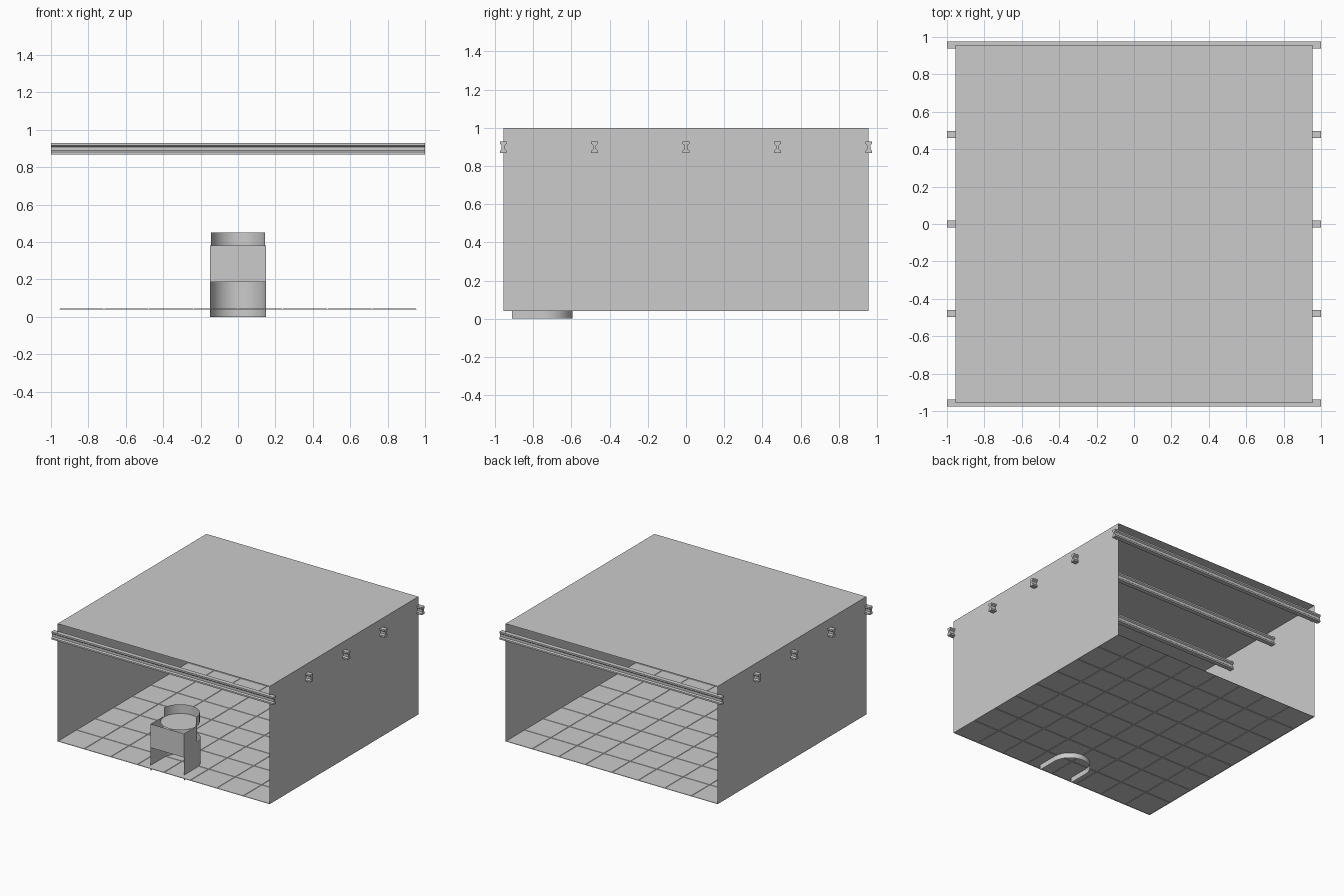
import bpy, bmesh, math

if "Cube" in bpy.data.objects:
    bpy.data.objects.remove(bpy.data.objects["Cube"])


def make_object(name, bm):
    mesh = bpy.data.meshes.new(name)
    bm.to_mesh(mesh)
    bm.free()
    ob = bpy.data.objects.new(name, mesh)
    bpy.context.collection.objects.link(ob)
    return ob


def sheet(name, corners):
    bm = bmesh.new()
    bm.faces.new([bm.verts.new(c) for c in corners])
    return make_object(name, bm)


def smooth(ob):
    bpy.ops.object.select_all(action='DESELECT')
    ob.select_set(True)
    bpy.context.view_layer.objects.active = ob
    bpy.ops.object.shade_smooth_by_angle(angle=math.radians(30))


def strip(name, path, z0, z1):
    """Vertical sheet standing along an xy path."""
    bm = bmesh.new()
    rows = [(bm.verts.new((x, y, z0)), bm.verts.new((x, y, z1))) for x, y in path]
    for (a, b), (c, d) in zip(rows, rows[1:]):
        bm.faces.new((a, c, d, b))
    ob = make_object(name, bm)
    smooth(ob)
    return ob


def arc(r, cy, n=32):
    return [(r * math.cos(math.pi * i / n), cy + r * math.sin(math.pi * i / n))
            for i in range(n + 1)]


X, Y, FLOOR, TOP = 0.955, 0.957, 0.04, 1.0

# Open-ended room shell
sheet("ceiling", [(-X, -Y, TOP), (X, -Y, TOP), (X, Y, TOP), (-X, Y, TOP)])
sheet("right_wall", [(X, -Y, FLOOR), (X, Y, FLOOR), (X, Y, TOP), (X, -Y, TOP)])
sheet("left_wall", [(-X, Y, FLOOR), (-X, -Y, FLOOR), (-X, -Y, TOP), (-X, Y, TOP)])

# Tiled floor: each grid cell inset and slightly raised
bm = bmesh.new()
bmesh.ops.create_grid(bm, x_segments=8, y_segments=8, size=1)
for v in bm.verts:
    v.co = (v.co.x * X, v.co.y * Y, FLOOR)
bmesh.ops.inset_individual(bm, faces=bm.faces[:], thickness=0.004, depth=0.003)
make_object("floor_tiles", bm)

# Ceiling I-beams running across the room
quarter = [(0.018, 0.031), (0.018, 0.018), (0.008, 0.010)]
half = quarter + [(y, -z) for y, z in reversed(quarter)]
profile = half + [(-y, z) for y, z in reversed(half)]
for i in range(5):
    yc = -Y + i * Y / 2
    bm = bmesh.new()
    face = bm.faces.new([bm.verts.new((-1, yc + y, 0.898 + z)) for y, z in profile])
    ext = bmesh.ops.extrude_face_region(bm, geom=[face], use_keep_orig=True)
    for v in ext["geom"]:
        if isinstance(v, bmesh.types.BMVert):
            v.co.x = 1
    bmesh.ops.recalc_face_normals(bm, faces=bm.faces[:])
    make_object(f"ceiling_beam_{i + 1}", bm)

# Lectern: U-shaped base, boxed front, desk top and raised back rim
R, CY, FRONT = 0.15, -0.745, -0.91
strip("lectern_base", [(R, FRONT)] + arc(R, CY) + [(-R, FRONT)], 0, 0.25)
for s, side in ((1, "right"), (-1, "left")):
    strip(f"lectern_{side}_side", [(s * R, FRONT), (s * R, CY)][::s], 0.25, 0.38)
strip("lectern_front_panel", [(-R, FRONT), (R, FRONT)], 0.187, 0.38)
strip("lectern_back_rim", arc(0.145, CY), 0.375, 0.45)
bm = bmesh.new()
bmesh.ops.create_circle(bm, cap_ends=True, segments=64, radius=0.145)
bmesh.ops.translate(bm, verts=bm.verts[:], vec=(0, CY, 0.375))
make_object("lectern_desk_top", bm)
